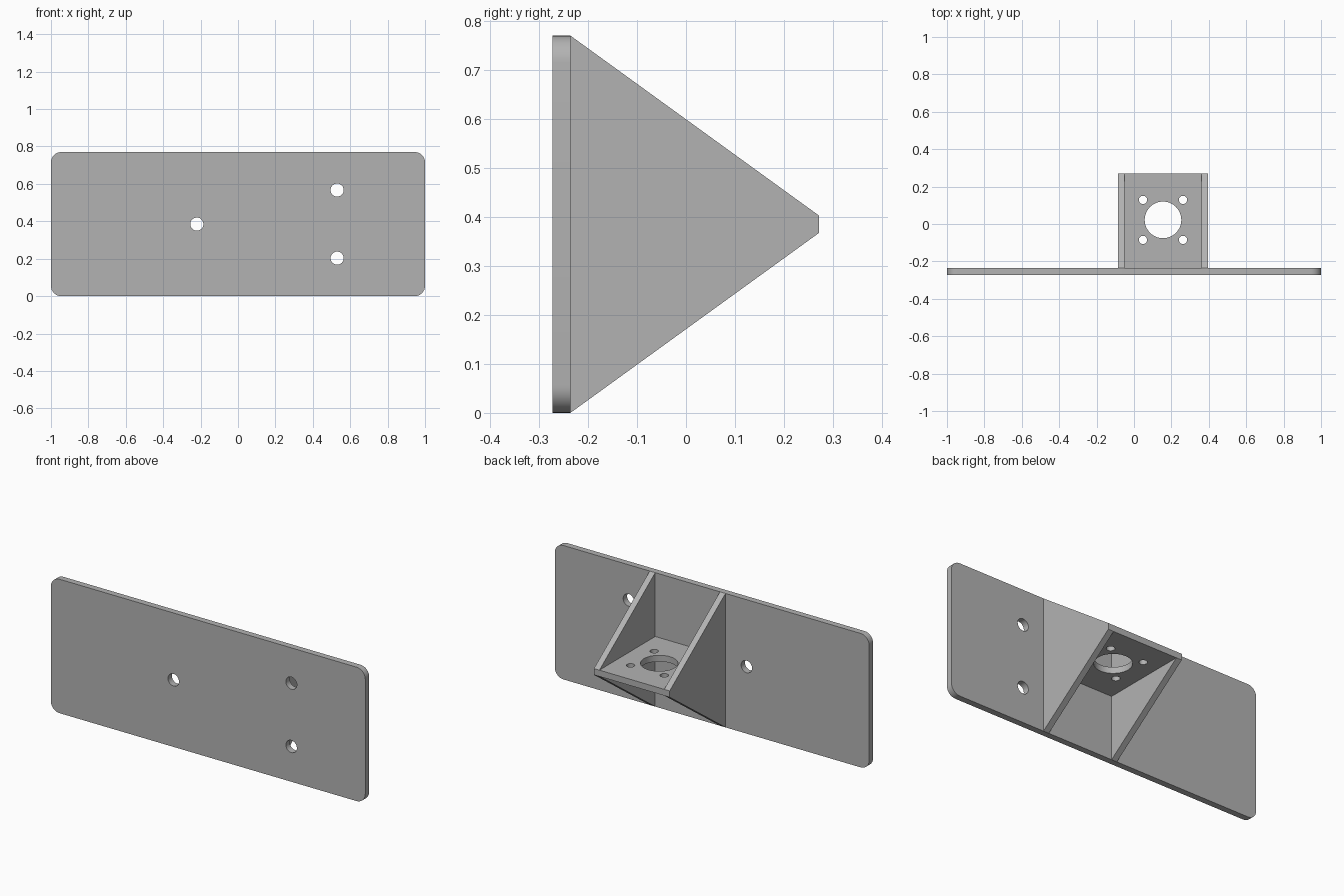
import bpy
import bmesh
from math import radians
from mathutils import Matrix, Vector

cube = bpy.data.objects.get("Cube")
if cube:
    bpy.data.objects.remove(cube, do_unlink=True)

grey = bpy.data.materials.new("plain_grey")
grey.use_nodes = True
COLOUR = (0.45, 0.45, 0.45, 1)
grey.diffuse_color = COLOUR
grey.node_tree.nodes["Principled BSDF"].inputs["Base Color"].default_value = COLOUR

HEIGHT = 0.77
BACK, JOIN, TIP = -0.272, -0.236, 0.271
MID = HEIGHT / 2
HALF = 0.018  # half the sheet thickness


def add_object(name, bm):
    bmesh.ops.recalc_face_normals(bm, faces=bm.faces)
    mesh = bpy.data.meshes.new(name)
    bm.to_mesh(mesh)
    bm.free()
    mesh.materials.append(grey)
    obj = bpy.data.objects.new(name, mesh)
    bpy.context.collection.objects.link(obj)
    return obj


def box(name, low, high, round_axis=None, radius=0):
    low, high = Vector(low), Vector(high)
    bm = bmesh.new()
    bmesh.ops.create_cube(bm, size=1)
    bmesh.ops.scale(bm, vec=high - low, verts=bm.verts)
    bmesh.ops.translate(bm, vec=(low + high) / 2, verts=bm.verts)
    if round_axis is not None:
        edges = [e for e in bm.edges
                 if abs(e.verts[0].co[round_axis] - e.verts[1].co[round_axis]) > 1e-4]
        bmesh.ops.bevel(bm, geom=edges, offset=radius, segments=8,
                        profile=0.5, affect='EDGES')
    return add_object(name, bm)


def drill(obj, holes, rotation):
    """Cut round holes, each given as centre and radius."""
    bm = bmesh.new()
    for centre, radius in holes:
        bmesh.ops.create_cone(bm, cap_ends=True, segments=48, radius1=radius,
                              radius2=radius, depth=0.2,
                              matrix=Matrix.Translation(centre) @ rotation)
    cutter = add_object(obj.name + "_cutter", bm)
    cutter.hide_render = True
    mod = obj.modifiers.new("holes", 'BOOLEAN')
    mod.operation = 'DIFFERENCE'
    mod.solver = 'EXACT'
    mod.object = cutter
    bpy.context.view_layer.objects.active = obj
    bpy.ops.object.modifier_apply(modifier=mod.name)
    bpy.data.objects.remove(cutter, do_unlink=True)


def smooth(obj):
    bpy.ops.object.select_all(action='DESELECT')
    obj.select_set(True)
    bpy.context.view_layer.objects.active = obj
    bpy.ops.object.shade_smooth_by_angle(angle=radians(30))


# Mounting plate with rounded corners and three screw holes
plate = box("mounting_plate", (-1, BACK, 0), (1, JOIN, HEIGHT), 1, 0.055)
plate_y = (BACK + JOIN) / 2
screws = [(-0.22, MID), (0.53, MID + 0.182), (0.53, MID - 0.182)]
drill(plate, [((x, plate_y, z), 0.035) for x, z in screws],
      Matrix.Rotation(radians(90), 4, 'X'))
smooth(plate)

# Shelf with a large centre hole and four small screw holes
SHELF_X, SHELF_Y = 0.155, 0.022
INNER, OUTER = 0.206, 0.241
shelf = box("shelf", (SHELF_X - INNER, JOIN, MID - HALF),
            (SHELF_X + INNER, TIP, MID + HALF))
holes = [((SHELF_X, SHELF_Y, MID), 0.098)]
holes += [((SHELF_X + sx * 0.107, SHELF_Y + sy * 0.107, MID), 0.022)
          for sx in (-1, 1) for sy in (-1, 1)]
drill(shelf, holes, Matrix.Identity(4))
smooth(shelf)

# Tapered side gussets
profile = [(JOIN, 0), (TIP, MID - HALF), (TIP, MID + HALF), (JOIN, HEIGHT)]
for side, name in ((-1, "right_gusset"), (1, "left_gusset")):
    bm = bmesh.new()
    face = bm.faces.new([bm.verts.new((SHELF_X + side * INNER, y, z))
                         for y, z in profile])
    grown = bmesh.ops.extrude_face_region(bm, geom=[face])["geom"]
    bmesh.ops.translate(bm, vec=(side * (OUTER - INNER), 0, 0),
                        verts=[v for v in grown if isinstance(v, bmesh.types.BMVert)])
    add_object(name, bm)
